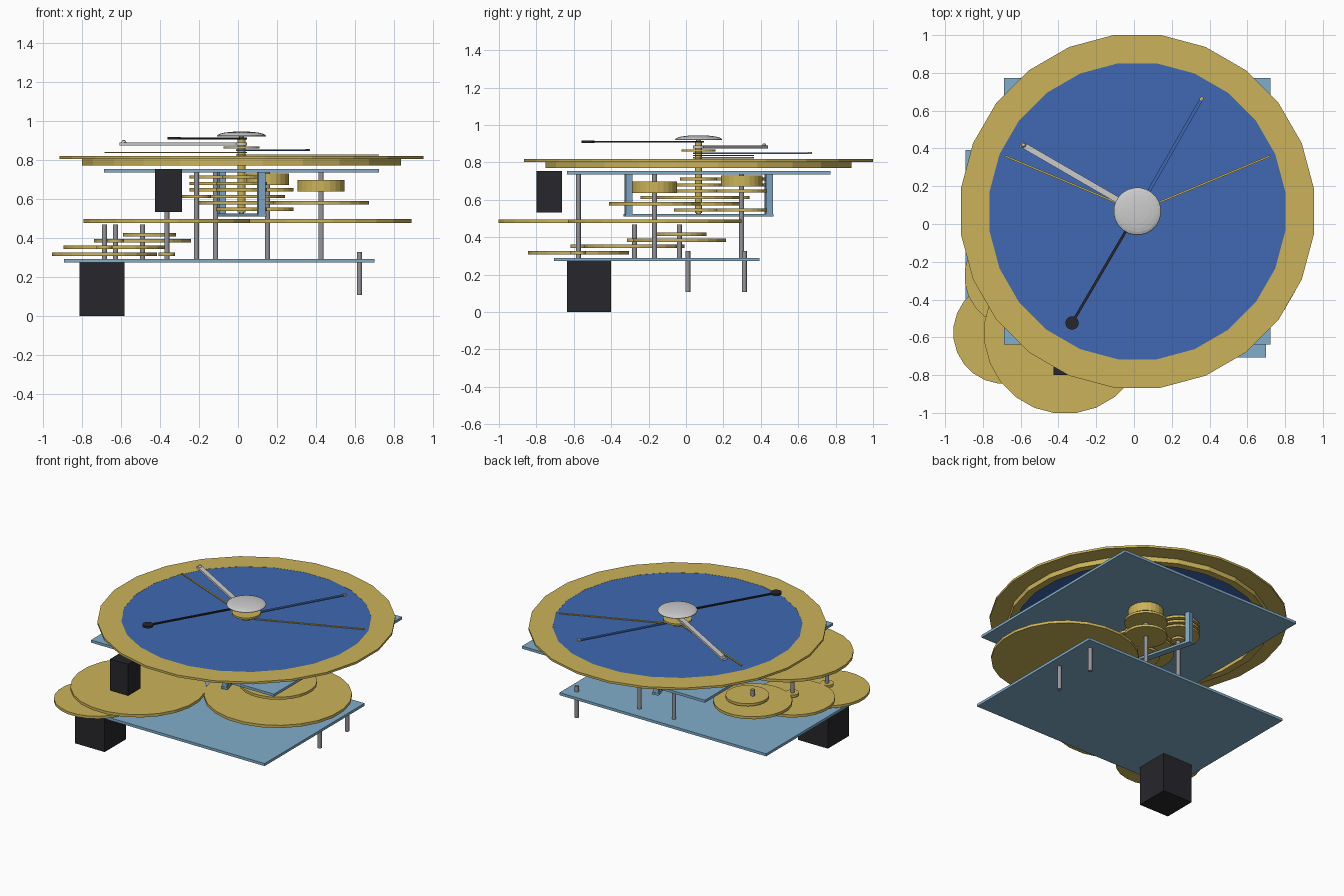
import bpy, bmesh, math
from mathutils import Matrix, Vector

if "Cube" in bpy.data.objects:
    bpy.data.objects.remove(bpy.data.objects["Cube"])


def mat(name, c):
    m = bpy.data.materials.new(name)
    m.diffuse_color = (*c, 1)
    m.use_nodes = True
    m.node_tree.nodes["Principled BSDF"].inputs["Base Color"].default_value = m.diffuse_color
    return m


GOLD = mat("brass", (0.60, 0.45, 0.10))
PLATE = mat("plate_blue", (0.22, 0.42, 0.60))
DIAL = mat("dial_blue", (0.05, 0.14, 0.45))
BLACK = mat("black", (0.02, 0.02, 0.025))
STEEL = mat("steel", (0.30, 0.30, 0.33))
SILVER = mat("silver", (0.60, 0.60, 0.62))
CX, CY = 0.018, 0.067          # main axis
C = (CX, CY)


def finish(name, bm, m):
    bmesh.ops.recalc_face_normals(bm, faces=bm.faces)
    me = bpy.data.meshes.new(name)
    bm.to_mesh(me)
    bm.free()
    me.materials.append(m)
    ob = bpy.data.objects.new(name, me)
    bpy.context.collection.objects.link(ob)
    return ob


def disc(name, p, r, z0, z1, m=GOLD, n=24):
    bm = bmesh.new()
    bmesh.ops.create_cone(bm, cap_ends=True, segments=n, radius1=r, radius2=r, depth=z1 - z0,
                          matrix=Matrix.Translation((p[0], p[1], (z0 + z1) / 2))
                          @ Matrix.Rotation(math.pi / n, 4, 'Z'))
    return finish(name, bm, m)


def box(name, x0, x1, y0, y1, z0, z1, m, about=None, ang=0):
    """Box; with 'about' its x/y are local to that point, turned by ang degrees."""
    bm = bmesh.new()
    bmesh.ops.create_cube(bm, size=1)
    bm.transform(Matrix.Translation(((x0 + x1) / 2, (y0 + y1) / 2, (z0 + z1) / 2))
                 @ Matrix.Diagonal((x1 - x0, y1 - y0, z1 - z0, 1)))
    if about:
        bm.transform(Matrix.Translation((*about, 0)) @ Matrix.Rotation(math.radians(ang), 4, 'Z'))
    return finish(name, bm, m)


def lathe(name, p, prof, m, n=24, closed=False):
    bm = bmesh.new()
    rings = []
    for i in range(n):
        a = 2 * math.pi * (i + 0.5) / n
        rings.append([bm.verts.new((p[0] + r * math.cos(a), p[1] + r * math.sin(a), z)) for r, z in prof])
    k = len(prof)
    for i in range(n):
        a, b = rings[i], rings[(i + 1) % n]
        for j in range(k if closed else k - 1):
            bm.faces.new((a[j], b[j], b[(j + 1) % k], a[(j + 1) % k]))
    bmesh.ops.remove_doubles(bm, verts=bm.verts, dist=1e-5)
    return finish(name, bm, m)


def ring(name, r0, r1, z0, z1):
    return lathe(name, C, [(r0, z0), (r1, z0), (r1, z1), (r0, z1)], GOLD, closed=True)


# plates and motors
box("lower_plate", -0.893, 0.70, -0.707, 0.393, 0.272, 0.29, PLATE)
box("upper_plate", -0.687, 0.723, -0.637, 0.773, 0.735, 0.753, PLATE)
box("lower_motor", -0.812, -0.582, -0.636, -0.402, 0, 0.272, BLACK)
box("upper_motor", -0.425, -0.287, -0.80, -0.663, 0.533, 0.753, BLACK)

# slanted bridge with its two posts
box("bridge", -0.41, 0.41, -0.023, 0.023, 0.51, 0.525, PLATE, C, 105)
for s in (-1, 1):
    box("bridge_post", s * 0.388 - 0.018, s * 0.388 + 0.018, -0.018, 0.018, 0.525, 0.735, PLATE, C, 105)

# shafts
G1, G2, G3 = (-0.685, -0.575), (-0.628, -0.275), (-0.49, -0.035)
DRIVE, SIDE = (-0.365, -0.575), (0.426, -0.168)
BL, BR, FL = (-0.115, 0.297), (0.151, 0.297), (-0.213, -0.168)
for p in (G1, G2, G3):
    disc("short_shaft", p, 0.0135, 0.28, 0.467, STEEL, 12)
for p in (DRIVE, SIDE, BL, BR, FL):
    disc("long_shaft", p, 0.0135, 0.28, 0.74, STEEL, 12)
for y in (0.01, 0.312):
    disc("end_pin", (0.623, y), 0.0135, 0.107, 0.327, STEEL, 12)
disc("main_shaft", C, 0.013, 0.515, 0.93, STEEL, 12)
disc("main_sleeve", C, 0.02, 0.53, 0.905, GOLD, 12)

# gear train: name, axis, radius, bottom, top
gears = [
    ("drive_pinion", DRIVE, 0.042, 0.307, 0.325), ("first_gear", G1, 0.272, 0.307, 0.325),
    ("first_pinion", G1, 0.042, 0.342, 0.36), ("second_gear", G2, 0.27, 0.342, 0.36),
    ("second_pinion", G2, 0.042, 0.375, 0.393), ("third_gear", G3, 0.25, 0.375, 0.393),
    ("eccentric_gear", (-0.454, -0.027), 0.138, 0.407, 0.425),
    ("large_drive_gear", DRIVE, 0.43, 0.476, 0.495), ("large_side_gear", SIDE, 0.468, 0.476, 0.495),
    ("centre_gear_a", C, 0.133, 0.537, 0.554), ("back_gear_a", BR, 0.136, 0.537, 0.554),
    ("centre_gear_b", C, 0.225, 0.57, 0.588), ("side_gear_b", SIDE, 0.247, 0.57, 0.588),
    ("centre_gear_c", C, 0.225, 0.604, 0.62), ("back_pinion_c", BL, 0.042, 0.604, 0.62),
    ("front_gear_c", FL, 0.075, 0.604, 0.62),
    ("centre_gear_d", C, 0.133, 0.638, 0.654), ("back_gear_d1", BR, 0.136, 0.638, 0.654),
    ("back_gear_d2", BL, 0.136, 0.638, 0.654),
    ("centre_gear_e", C, 0.133, 0.67, 0.687), ("back_gear_e", BL, 0.136, 0.67, 0.687),
    ("centre_gear_f", C, 0.1, 0.703, 0.72), ("back_gear_f", BL, 0.136, 0.703, 0.72),
    ("back_drum", BR, 0.112, 0.67, 0.73), ("side_drum", SIDE, 0.122, 0.636, 0.697),
]
for name, p, r, z0, z1 in gears:
    disc(name, p, r, z0, z1)

# dial
ring("dial_rim", 0.79, 0.942, 0.803, 0.818)
ring("dial_ring_gear", 0.775, 0.825, 0.77, 0.803)
disc("dial_face", C, 0.791, 0.803, 0.817, DIAL)


# pointers
def pointer(name, tip, w, z0, z1, m, hub):
    d = Vector(tip) - Vector(C)
    box(name, 0, d.length, -w / 2, w / 2, z0, z1, m, C, math.degrees(math.atan2(d.y, d.x)))
    disc(name + "_hub", C, hub, z0, z1, m, 16)


pointer("black_pointer", (-0.328, -0.524), 0.014, 0.905, 0.914, BLACK, 0.03)
disc("black_pointer_tip", (-0.328, -0.524), 0.035, 0.903, 0.916, BLACK, 16)
pointer("silver_pointer", (-0.60, 0.425), 0.032, 0.874, 0.889, SILVER, 0.03)
lathe("silver_pointer_knob", (-0.585, 0.418), [(0, 0.885), (0.013, 0.889), (0.009, 0.899), (0, 0.902)], SILVER, 12)
pointer("blue_pointer", (0.36, 0.667), 0.018, 0.845, 0.853, DIAL, 0.03)
disc("blue_pointer_tip", (0.358, 0.664), 0.011, 0.844, 0.856, GOLD, 12)
pointer("thin_pointer_left", (-0.683, 0.36), 0.01, 0.834, 0.84, GOLD, 0.03)
pointer("thin_pointer_right", (0.72, 0.36), 0.01, 0.822, 0.828, GOLD, 0.03)
disc("top_gear", C, 0.092, 0.857, 0.869)

# domed cap
prof = [(0, 0.92), (0.126, 0.92)]
prof += [(0.126 * math.cos(a * math.pi / 12), 0.923 + 0.022 * math.sin(a * math.pi / 12)) for a in range(6)]
prof += [(0, 0.945)]
lathe("domed_cap", C, prof, SILVER, 24)
